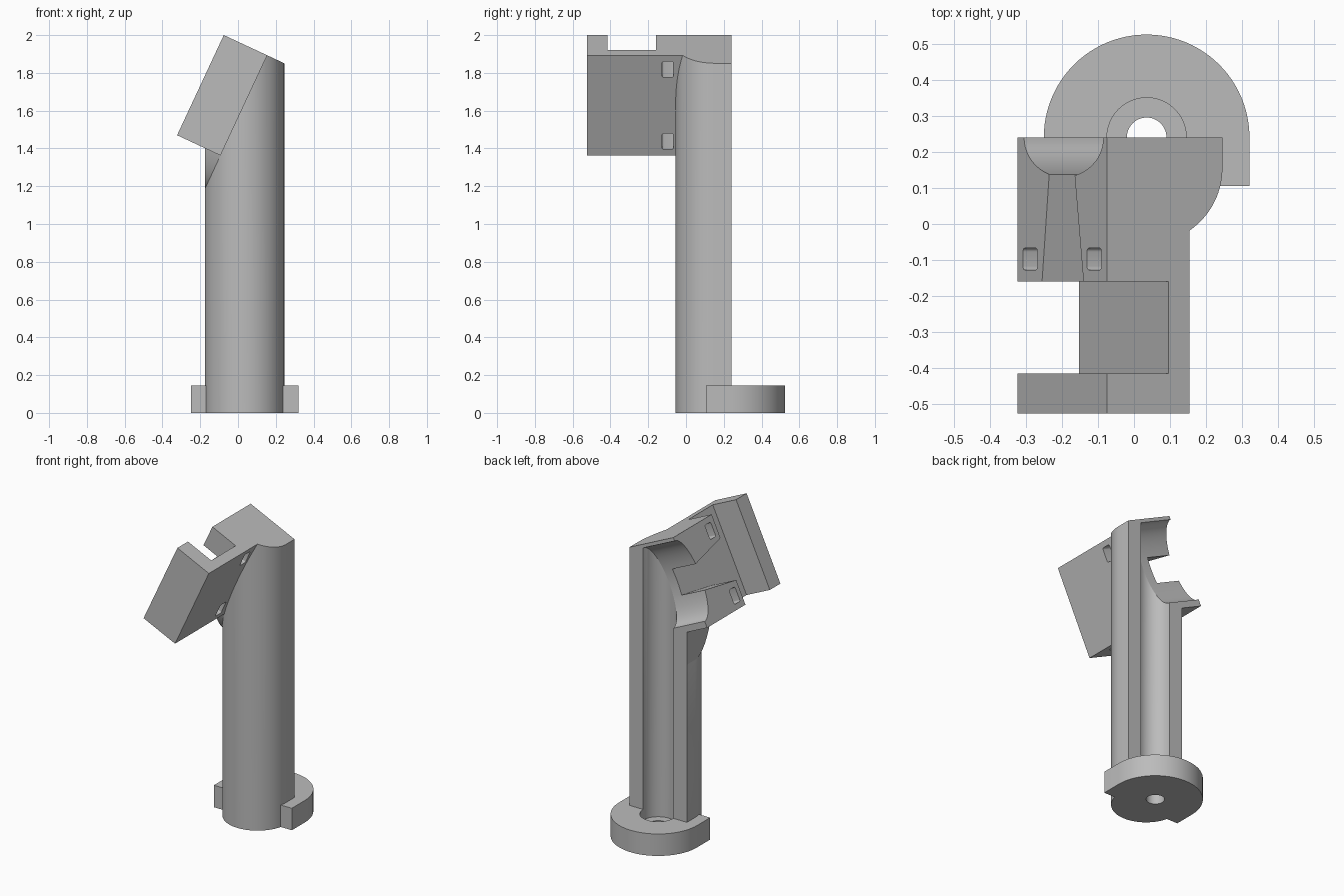
import bpy, bmesh, math
from mathutils import Vector

if "Cube" in bpy.data.objects:
    bpy.data.objects.remove(bpy.data.objects["Cube"], do_unlink=True)

grey = bpy.data.materials.new("plain grey")
grey.use_nodes = True
COLOUR = (0.5, 0.5, 0.5, 1)
grey.diffuse_color = COLOUR
grey.node_tree.nodes["Principled BSDF"].inputs["Base Color"].default_value = COLOUR

# Tilted head frame: "along" runs up the head, "deep" runs through its thickness
TILT = math.radians(25)
ALONG = Vector((math.sin(TILT), 0, math.cos(TILT)))
DEEP = Vector((math.cos(TILT), 0, -math.sin(TILT)))
CORNER = Vector((-0.3225, 0, 1.47))
LENGTH, THICK = 0.585, 0.2535
FRONT, BACK = -0.525, 0.24
CX = 0.035                     # column axis
UP = Vector((0, 0, 1))


def head_point(a, y, k=0.0):
    return CORNER + ALONG * a + DEEP * k + Vector((0, y, 0))


def on_joint(x, y):
    """Point on the sloping plane where column and head meet."""
    a = (x - head_point(0, 0, THICK).x) / ALONG.x
    return head_point(a, y, THICK)


def arc(cx, cy, r, start, end, n=48):
    angles = [math.radians(start + (end - start) * i / n) for i in range(n + 1)]
    return [(cx + r * math.cos(t), cy + r * math.sin(t)) for t in angles]


def prism(name, points, sweep, cuts=()):
    """Sweep a flat outline, then trim it; each cut is (point, outward normal)."""
    bm = bmesh.new()
    low = [bm.verts.new(p) for p in points]
    high = [bm.verts.new(Vector(p) + sweep) for p in points]
    bm.faces.new(low)
    bm.faces.new(high)
    for i in range(len(low)):
        j = (i + 1) % len(low)
        bm.faces.new((low[i], low[j], high[j], high[i]))
    for co, no in cuts:
        geom = bm.verts[:] + bm.edges[:] + bm.faces[:]
        bmesh.ops.bisect_plane(bm, geom=geom, plane_co=co, plane_no=no, clear_outer=True)
        bmesh.ops.holes_fill(bm, edges=[e for e in bm.edges if e.is_boundary])
    bmesh.ops.recalc_face_normals(bm, faces=bm.faces[:])
    mesh = bpy.data.meshes.new(name)
    bm.to_mesh(mesh)
    bm.free()
    mesh.materials.append(grey)
    obj = bpy.data.objects.new(name, mesh)
    bpy.context.collection.objects.link(obj)
    return obj


def activate(obj):
    bpy.ops.object.select_all(action='DESELECT')
    obj.select_set(True)
    bpy.context.view_layer.objects.active = obj


def carve(obj, *cutters):
    for cutter in cutters:
        cutter.hide_render = True
        mod = obj.modifiers.new("carve", 'BOOLEAN')
        mod.operation, mod.solver, mod.object = 'DIFFERENCE', 'EXACT', cutter
        activate(obj)
        bpy.ops.object.modifier_apply(modifier=mod.name)
        bpy.data.objects.remove(cutter, do_unlink=True)


def flat(points, z):
    return [Vector((x, y, z)) for x, y in points]


def round_cutter(r, z):
    return prism("bore", flat(arc(CX, BACK, r, 0, 352.5, 47), z), UP * 3)


# Column: round front, straight sides, flat back, sloping top
section = [(CX - 0.21, BACK)] + arc(CX, 0.155, 0.21, 180, 360) + [(CX + 0.21, BACK)]
joint = head_point(0, 0, THICK)
column = prism("column", flat(section, 0), UP * 2.4,
               [(joint, -DEEP), (head_point(LENGTH, 0), ALONG)])
carve(column, round_cutter(0.11, -0.5))

# Neck wedge under the head
neck = prism("neck", [on_joint(x, y) for x, y in section], -DEEP * THICK,
             [(joint, ALONG), (Vector((CX - 0.21, 0, 0)), Vector((-1, 0, 0)))])

# Head block
head = prism("head", [head_point(0, FRONT), head_point(LENGTH, FRONT),
                      head_point(LENGTH, BACK), head_point(0, BACK)], DEEP * THICK)

# Side outlet of the channel
outlet = prism("outlet", [on_joint(x, y) + DEEP * 0.2
                          for x, y in arc(CX, BACK, 0.11, 0, 352.5, 47)], -DEEP * 0.8)
# Cross notch with a tapering slot leading to the outlet
notch_outline = [(-0.2, -0.415), (0.8, -0.415), (0.8, -0.16), (0.432, -0.16),
                 (0.367, 0.17), (0.212, 0.17), (0.16, -0.16), (-0.2, -0.16)]
notch = prism("notch", [head_point(a, y, -0.1) for a, y in notch_outline], DEEP * 0.288)


def peg_hole(a):
    """Small rounded rectangular hole through the head."""
    r, outline = 0.01, []
    for sx, sy, start in ((1, 1, 0), (-1, 1, 90), (-1, -1, 180), (1, -1, 270)):
        outline += arc(a + sx * 0.037, -0.097 + sy * 0.02, r, start, start + 90, 4)
    return prism("hole", [head_point(p, y, -0.1) for p, y in outline], DEEP * 0.5)


carve(head, outlet, notch, peg_hole(0.082), peg_hole(0.502))

# Base collar with a stepped bore
collar = arc(CX, BACK, 0.285, 0, 180) + [(CX - 0.285, 0.105), (CX + 0.285, 0.105)]
base = prism("base_collar", flat(collar, 0), UP * 0.145)
carve(base, round_cutter(0.11, 0.075), round_cutter(0.055, -0.5))

for part in (column, neck, head, base):
    activate(part)
    bpy.ops.object.shade_smooth_by_angle(angle=math.radians(30))
